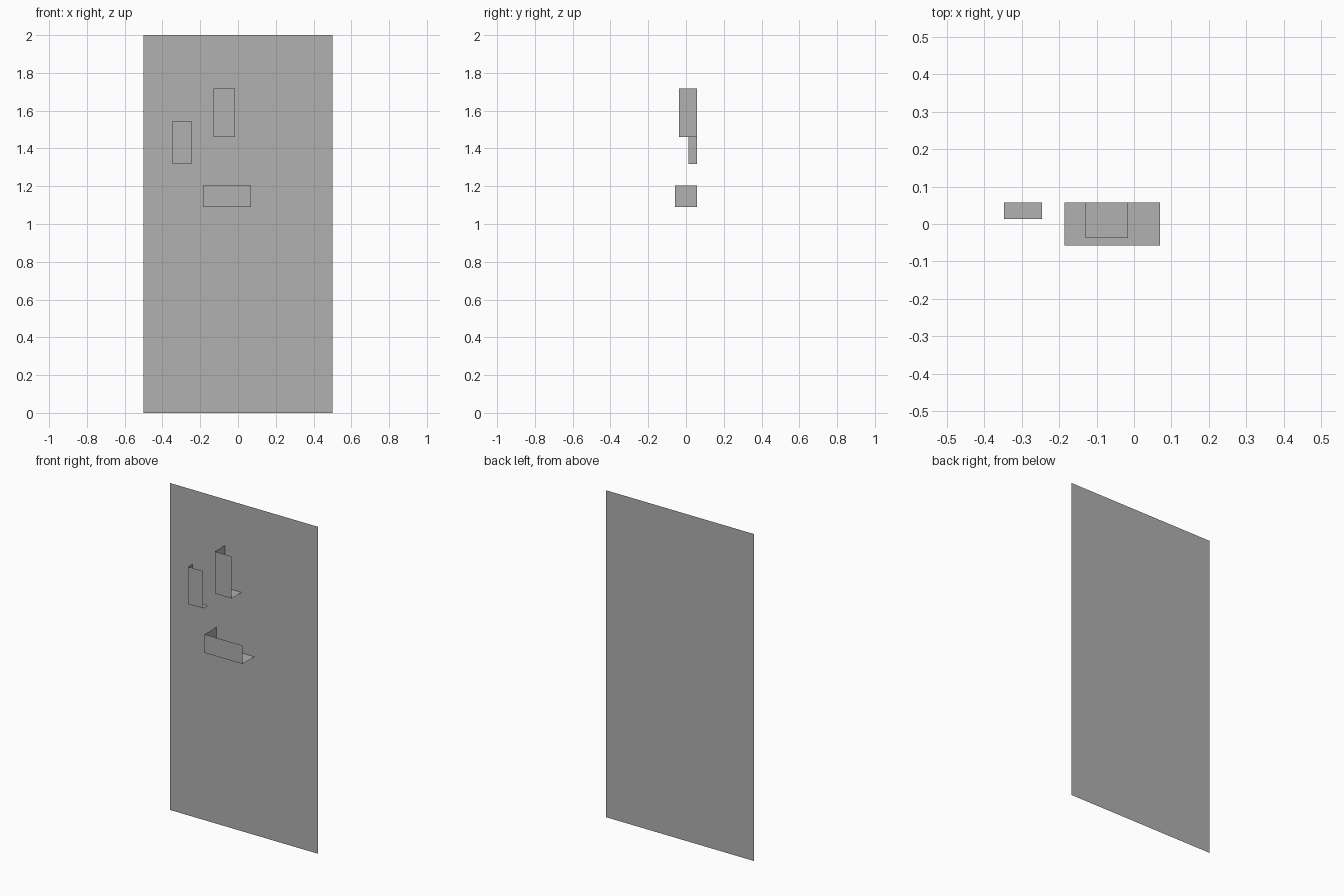
import bpy
import bmesh
from mathutils import Matrix, Vector

cube = bpy.data.objects.get("Cube")
if cube:
    bpy.data.objects.remove(cube, do_unlink=True)

# Single grey finish
grey = bpy.data.materials.new("plain grey")
grey.use_nodes = True
colour = (0.44, 0.44, 0.44, 1.0)
grey.diffuse_color = colour
grey.node_tree.nodes["Principled BSDF"].inputs["Base Color"].default_value = colour

BACK_Y = 0.058


def box_faces(name, low, high, keep):
    """Box between two corners, keeping only the sides facing the given directions."""
    low, high = Vector(low), Vector(high)
    bm = bmesh.new()
    bmesh.ops.create_cube(bm, size=1.0)
    bm.normal_update()
    unwanted = [f for f in bm.faces
                if not any(f.normal.dot(Vector(d)) > 0.9 for d in keep)]
    bmesh.ops.delete(bm, geom=unwanted, context='FACES')
    bm.transform(Matrix.Translation((low + high) / 2) @ Matrix.Diagonal((high - low).to_4d()))
    mesh = bpy.data.meshes.new(name)
    bm.to_mesh(mesh)
    bm.free()
    mesh.materials.append(grey)
    obj = bpy.data.objects.new(name, mesh)
    bpy.context.collection.objects.link(obj)
    return obj


FRONT, SIDE, BOTTOM = (0, -1, 0), (-1, 0, 0), (0, 0, -1)

# Flat upright panel
box_faces("panel", (-0.5, BACK_Y, 0), (0.5, BACK_Y + 0.1, 2), [FRONT])

# Open pockets on the front: name, x range, front y, z range
pockets = [
    ("upper_pocket", -0.13, -0.016, -0.038, 1.46, 1.717),
    ("side_pocket", -0.347, -0.246, 0.014, 1.318, 1.546),
    ("lower_pocket", -0.186, 0.07, -0.058, 1.09, 1.203),
]
for name, x0, x1, y0, z0, z1 in pockets:
    box_faces(name, (x0, y0, z0), (x1, BACK_Y, z1), [FRONT, SIDE, BOTTOM])
